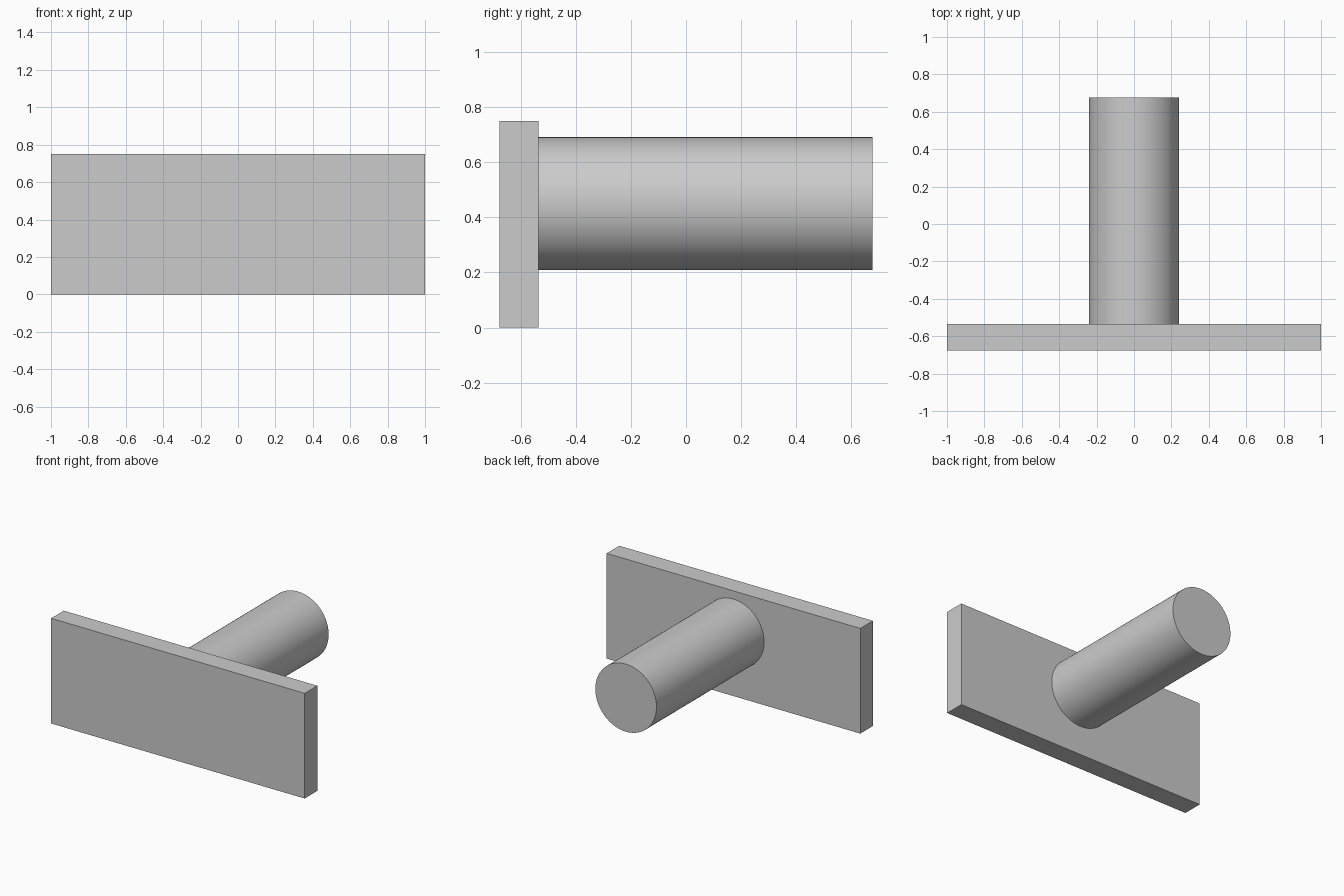
import bpy
import math

default = bpy.data.objects.get("Cube")
if default:
    bpy.data.objects.remove(default, do_unlink=True)

# Single plain grey
grey = bpy.data.materials.new("light_grey")
grey.use_nodes = True
colour = (0.6, 0.6, 0.6, 1)
grey.diffuse_color = colour
grey.node_tree.nodes["Principled BSDF"].inputs["Base Color"].default_value = colour

# Overall measurements
HALF_DEPTH = 0.677
PLATE_BACK = -0.535
PLATE_HEIGHT = 0.75
ROD_RADIUS = 0.241
ROD_HEIGHT = 0.45


def finish(name):
    obj = bpy.context.object
    obj.name = name
    obj.data.materials.append(grey)
    return obj


# Upright rectangular plate at the front
thickness = PLATE_BACK + HALF_DEPTH
bpy.ops.mesh.primitive_cube_add(
    size=1, location=(0, (PLATE_BACK - HALF_DEPTH) / 2, PLATE_HEIGHT / 2))
plate = finish("front_plate")
plate.scale = (2, thickness, PLATE_HEIGHT)
bpy.ops.object.transform_apply(location=False, rotation=False, scale=True)

# Round rod running straight back from the plate
bpy.ops.mesh.primitive_cylinder_add(
    vertices=96, radius=ROD_RADIUS, depth=HALF_DEPTH - PLATE_BACK,
    location=(0, (PLATE_BACK + HALF_DEPTH) / 2, ROD_HEIGHT),
    rotation=(math.pi / 2, 0, 0))
finish("round_rod")
bpy.ops.object.shade_smooth_by_angle(angle=math.radians(30))
